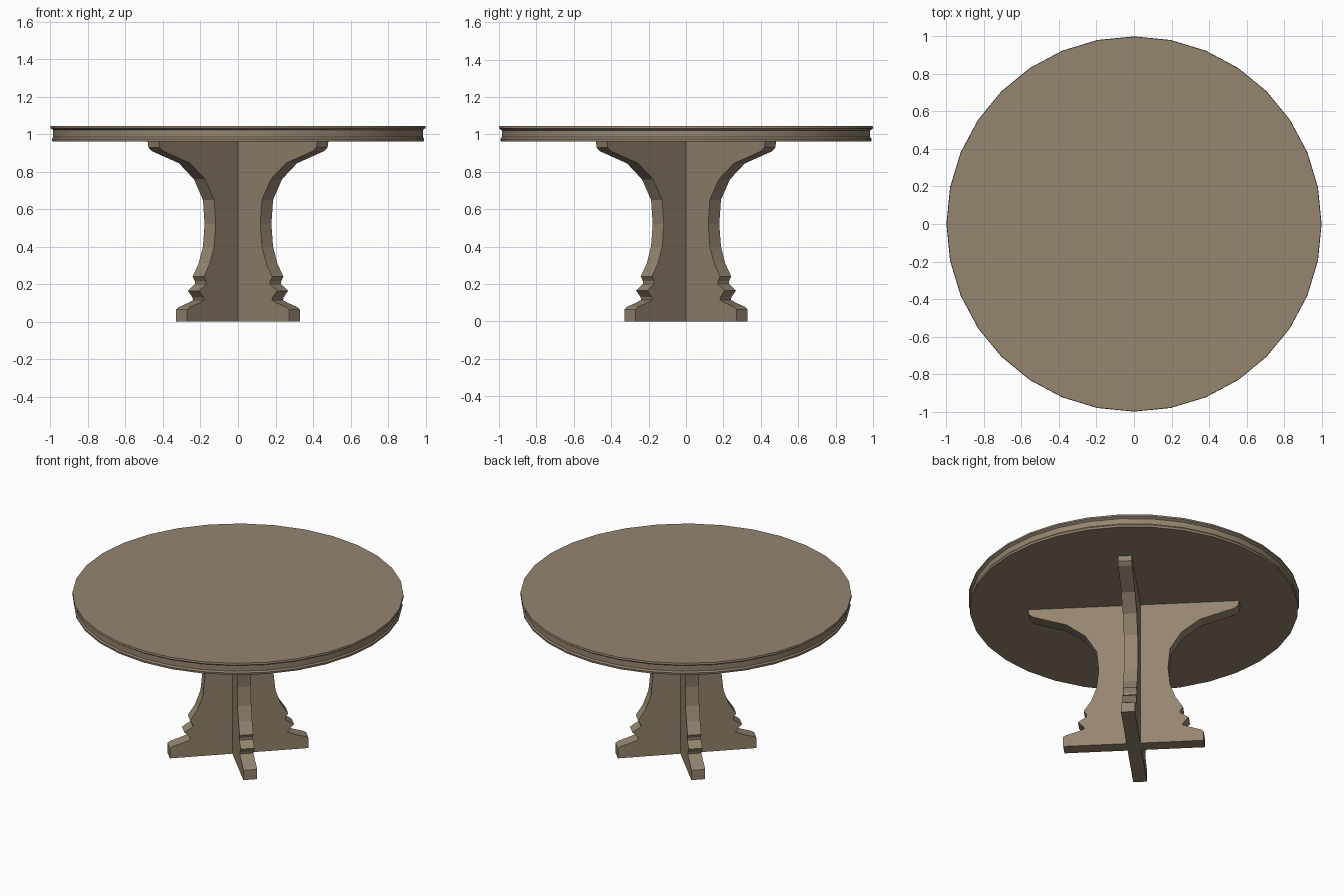
import bpy, bmesh, math
from mathutils import Matrix

if "Cube" in bpy.data.objects:
    bpy.data.objects.remove(bpy.data.objects["Cube"])

wood = bpy.data.materials.new("brown wood")
wood.diffuse_color = (0.30, 0.235, 0.16, 1)
wood.use_nodes = True
wood.node_tree.nodes["Principled BSDF"].inputs["Base Color"].default_value = wood.diffuse_color

def finish(bm, name):
    bmesh.ops.recalc_face_normals(bm, faces=bm.faces)
    me = bpy.data.meshes.new(name)
    bm.to_mesh(me)
    bm.free()
    me.materials.append(wood)
    ob = bpy.data.objects.new(name, me)
    bpy.context.collection.objects.link(ob)
    return ob

# Round table top: rim profile (radius, z) turned around z
SIDES = 32
rim = [(0.99, 0.962), (0.992, 0.975), (0.985, 0.985), (0.985, 1.022), (1.0, 1.032), (0.998, 1.044)]
bm = bmesh.new()
rings = [[bm.verts.new((r * math.cos(a), r * math.sin(a), z))
          for a in (2 * math.pi * i / SIDES for i in range(SIDES))] for r, z in rim]
for lo, hi in zip(rings, rings[1:]):
    for i in range(SIDES):
        j = (i + 1) % SIDES
        bm.faces.new((lo[i], lo[j], hi[j], hi[i]))
bm.faces.new(rings[0][::-1])
bm.faces.new(rings[-1])
top = finish(bm, "table_top")
bpy.context.view_layer.objects.active = top
top.select_set(True)
bpy.ops.object.shade_smooth_by_angle(angle=math.radians(25))
top.select_set(False)

# Crossed pedestal boards on the diagonals; profile is (front-view x, z)
T = 0.042
profile = [(0.33, 0), (0.33, 0.065), (0.318, 0.077), (0.267, 0.10), (0.24, 0.115),
           (0.243, 0.13), (0.267, 0.165), (0.23, 0.20), (0.23, 0.215), (0.242, 0.24),
           (0.21, 0.31), (0.187, 0.40), (0.178, 0.52), (0.187, 0.65), (0.235, 0.76),
           (0.315, 0.845), (0.46, 0.91), (0.478, 0.93), (0.482, 0.964)]
half = [(x * math.sqrt(2) - T, z) for x, z in profile]
outline = half + [(-x, z) for x, z in reversed(half)]
for name, angle in (("pedestal_board_a", 45), ("pedestal_board_b", 135)):
    bm = bmesh.new()
    face = bm.faces.new([bm.verts.new((x, -T, z)) for x, z in outline])
    ext = bmesh.ops.extrude_face_region(bm, geom=[face])
    verts = [g for g in ext["geom"] if isinstance(g, bmesh.types.BMVert)]
    bmesh.ops.translate(bm, verts=verts, vec=(0, 2 * T, 0))
    bm.transform(Matrix.Rotation(math.radians(angle), 4, 'Z'))
    finish(bm, name)
